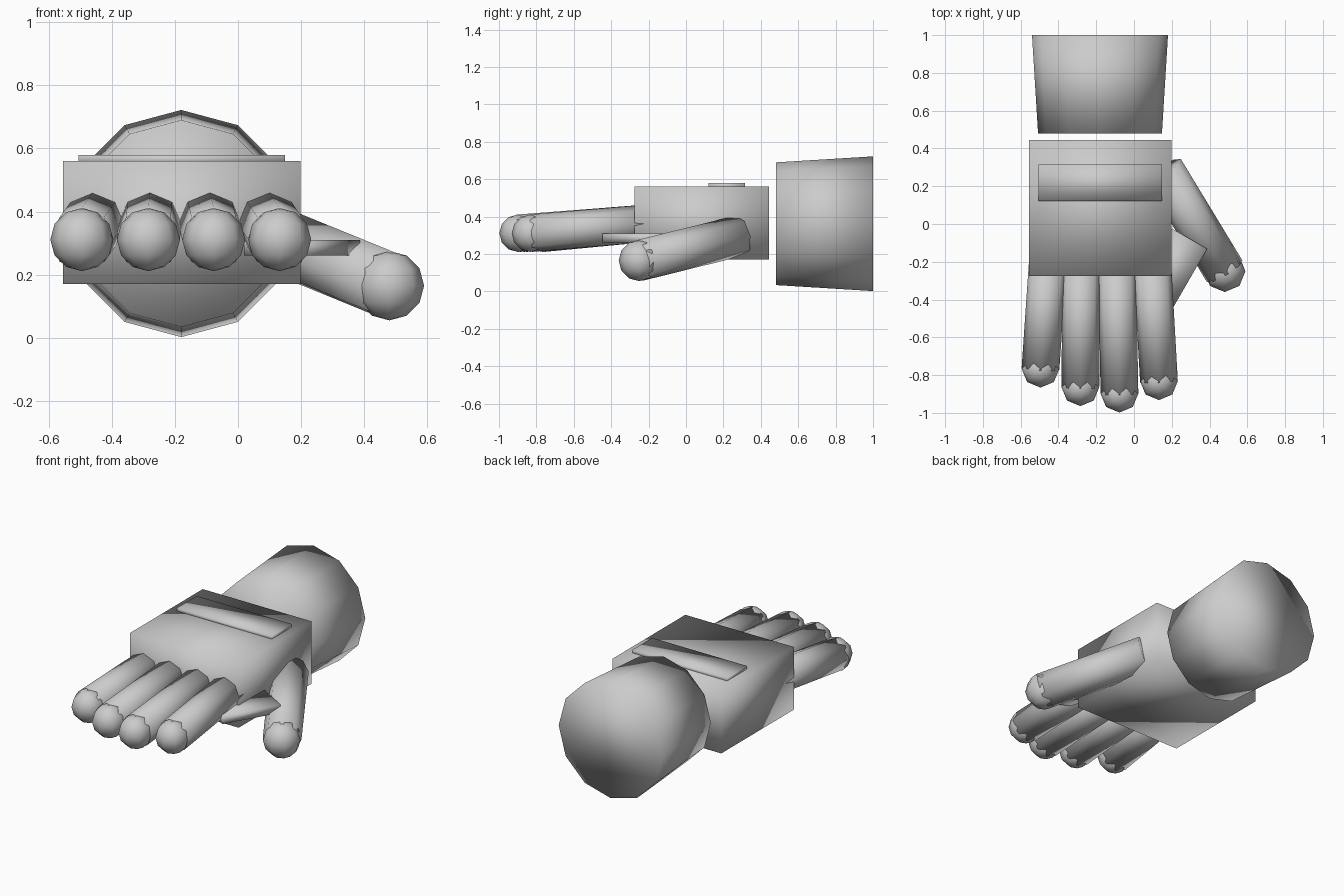
import bpy, bmesh
from mathutils import Vector, Matrix

if "Cube" in bpy.data.objects:
    bpy.data.objects.remove(bpy.data.objects["Cube"])


def finish(name, bm):
    for f in bm.faces:
        f.smooth = True
    me = bpy.data.meshes.new(name)
    bm.to_mesh(me)
    bm.free()
    ob = bpy.data.objects.new(name, me)
    bpy.context.collection.objects.link(ob)
    return ob


def add_tube(bm, a, b, r1, r2, sides):
    a, b = Vector(a), Vector(b)
    d = b - a
    m = Matrix.Translation((a + b) / 2) @ d.to_track_quat('Z', 'Y').to_matrix().to_4x4()
    bmesh.ops.create_cone(bm, cap_ends=True, segments=sides, radius1=r1, radius2=r2,
                          depth=d.length, matrix=m)


def box(name, center, size, turn=0.0):
    bm = bmesh.new()
    m = (Matrix.Translation(center) @ Matrix.Rotation(turn, 4, 'Z')
         @ Matrix.Diagonal((*size, 1)))
    bmesh.ops.create_cube(bm, size=1, matrix=m)
    return finish(name, bm)


def digit(name, base, tip, r):
    # eight-sided tube with a low-poly ball at the tip
    bm = bmesh.new()
    add_tube(bm, base, tip, r, r, 8)
    bmesh.ops.create_uvsphere(bm, u_segments=8, v_segments=6, radius=r,
                              matrix=Matrix.Translation(tip))
    return finish(name, bm)


# Flared cuff
bm = bmesh.new()
add_tube(bm, (-0.18, 0.48, 0.362), (-0.18, 1.0, 0.362), 0.328, 0.36, 12)
finish("cuff", bm)

# Palm block and the strap across its back
box("palm", (-0.179, 0.085, 0.365), (0.753, 0.72, 0.39))
box("strap", (-0.178, 0.218, 0.565), (0.655, 0.195, 0.03))

# Web of material between thumb and first finger
box("thumb_web", (0.203, -0.235, 0.285), (0.215, 0.363, 0.05), -0.524)

# Fingers: base x, tip x, tip y
fingers = {
    "little_finger": (-0.456, -0.495, -0.766),
    "ring_finger": (-0.279, -0.284, -0.864),
    "middle_finger": (-0.09, -0.077, -0.898),
    "index_finger": (0.096, 0.132, -0.832),
}
for name, (bx, tx, ty) in fingers.items():
    digit(name, (bx, -0.2, 0.365), (tx, ty, 0.311), 0.1)

# Thumb
digit("thumb", (0.154, 0.287, 0.298), (0.48, -0.25, 0.165), 0.11)
